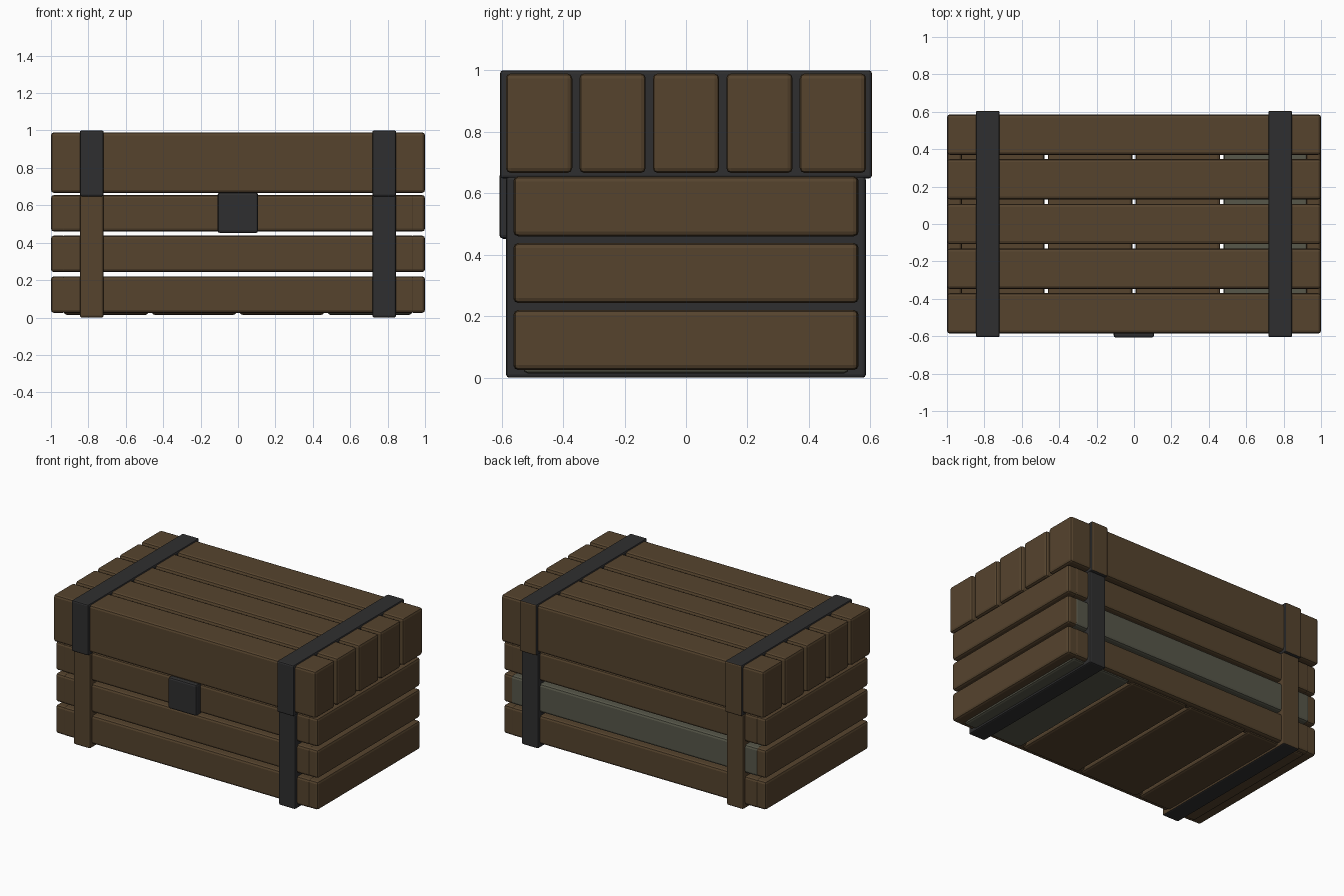
import bpy, bmesh

if "Cube" in bpy.data.objects:
    bpy.data.objects.remove(bpy.data.objects["Cube"])


def material(name, rgb):
    m = bpy.data.materials.new(name)
    m.diffuse_color = (*rgb, 1)
    m.use_nodes = True
    m.node_tree.nodes["Principled BSDF"].inputs["Base Color"].default_value = m.diffuse_color
    return m


wood = material("brown_wood", (0.092, 0.057, 0.027))
iron = material("dark_iron", (0.028, 0.028, 0.029))
grey_wood = material("weathered_grey_wood", (0.095, 0.095, 0.068))


def block(name, lo, hi, mats, bevel=0.016, rule=None):
    """Bevelled box between two corners; rule(normal) picks a material slot."""
    bm = bmesh.new()
    bmesh.ops.create_cube(bm, size=1)
    for v in bm.verts:
        for i in range(3):
            v.co[i] = lo[i] if v.co[i] < 0 else hi[i]
    bmesh.ops.bevel(bm, geom=bm.edges[:], offset=bevel, segments=2,
                    profile=0.5, affect='EDGES')
    bm.normal_update()
    if rule:
        for f in bm.faces:
            f.material_index = rule(f.normal)
    me = bpy.data.meshes.new(name)
    bm.to_mesh(me)
    bm.free()
    for m in mats:
        me.materials.append(m)
    ob = bpy.data.objects.new(name, me)
    bpy.context.collection.objects.link(ob)
    return ob


# Lid: five thick planks running lengthwise
for i in range(5):
    y = (i - 2) * 0.239
    block("lid_plank", (-1, y - 0.108, 0.666), (1, y + 0.108, 0.99), [wood])

# Body: three courses of slats on all four sides
for row, z in enumerate((0.025, 0.243, 0.46)):
    top = z + 0.195
    back = grey_wood if row == 1 else wood
    block("front_slat", (-0.945, -0.562, z), (0.945, -0.485, top), [wood])
    block("back_slat", (-0.945, 0.485, z), (0.945, 0.562, top), [back])
    for s in (-1, 1):
        x0, x1 = sorted((s * 0.92, s))
        block("end_slat", (x0, -0.56, z), (x1, 0.56, top), [wood])

# Floor: four boards running front to back
for i in range(4):
    x = (i - 1.5) * 0.47
    block("floor_board", (x - 0.226, -0.53, 0.014), (x + 0.226, 0.53, 0.09),
          [grey_wood if i == 3 else wood])

# Lid straps, wooden on the back face
for x in (-0.782, 0.782):
    block("lid_strap", (x - 0.064, -0.605, 0.648), (x + 0.064, 0.605, 1.0),
          [iron, wood], 0.01, lambda n: int(n.y > 0.8))

# Body straps: a wooden one with an iron underside, and an iron one
block("wood_body_strap", (-0.845, -0.585, 0), (-0.719, 0.585, 0.655),
      [wood, iron], 0.01, lambda n: int(n.z < -0.8))
block("iron_body_strap", (0.719, -0.585, 0), (0.845, 0.585, 0.655), [iron], 0.01)

# Lock plate
block("lock_plate", (-0.109, -0.607, 0.452), (0.107, -0.54, 0.668), [iron], 0.012)
